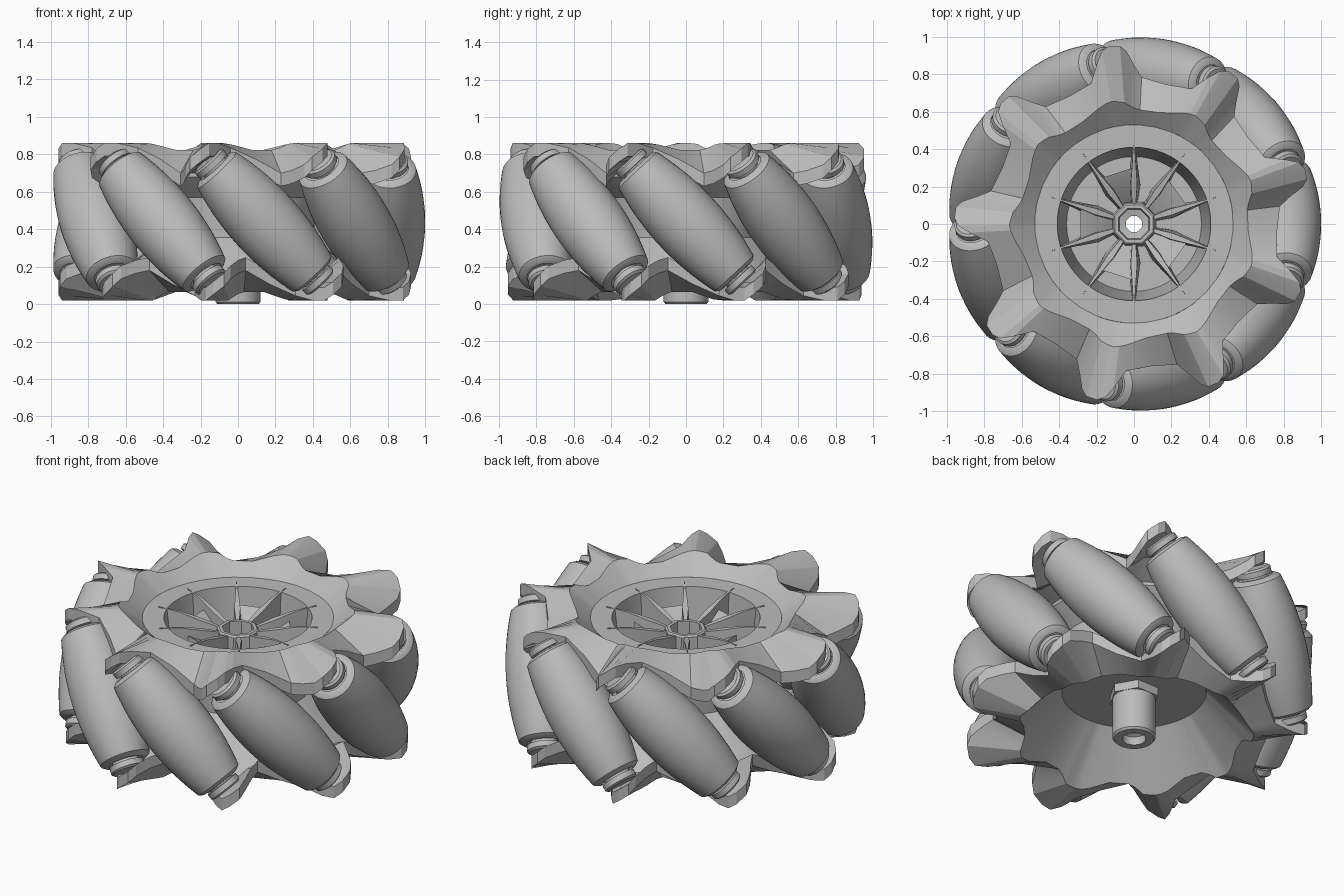
import bpy, bmesh
from math import sin, cos, radians, sqrt
from mathutils import Matrix, Vector

if "Cube" in bpy.data.objects:
    bpy.data.objects.remove(bpy.data.objects["Cube"])

grey = bpy.data.materials.new("plain_grey")
grey.use_nodes = True
grey.diffuse_color = (0.5, 0.5, 0.5, 1)
grey.node_tree.nodes["Principled BSDF"].inputs["Base Color"].default_value = (0.5, 0.5, 0.5, 1)

COUNT = 9
STEP = 360 / COUNT
MID = 0.44  # height of the wheel's middle plane
TOP = 0.86


def polar(r, deg, z):
    a = radians(deg)
    return Vector((r * cos(a), r * sin(a), z))


def loft(name, loops, wrap=True, angle=30):
    """Skin a row of closed loops; wrap joins last to first, otherwise ends are capped."""
    bm = bmesh.new()
    rows = [[bm.verts.new(p) for p in loop] for loop in loops]
    n = len(rows[0])
    for i in range(len(rows) if wrap else len(rows) - 1):
        a, b = rows[i], rows[(i + 1) % len(rows)]
        for j in range(n):
            k = (j + 1) % n
            bm.faces.new((a[j], a[k], b[k], b[j]))
    if not wrap:
        bm.faces.new(rows[0])
        bm.faces.new(rows[-1])
    bmesh.ops.recalc_face_normals(bm, faces=bm.faces)
    mesh = bpy.data.meshes.new(name)
    bm.to_mesh(mesh)
    bm.free()
    mesh.materials.append(grey)
    ob = bpy.data.objects.new(name, mesh)
    bpy.context.collection.objects.link(ob)
    bpy.ops.object.select_all(action="DESELECT")
    ob.select_set(True)
    bpy.context.view_layer.objects.active = ob
    bpy.ops.object.shade_smooth_by_angle(angle=radians(angle))
    return ob


def ring_part(name, section, sides=64, turn=0):
    """Revolve a closed (radius, height) section."""
    return loft(name, [[polar(r, turn + 360 * i / sides, z) for r, z in section]
                       for i in range(sides)])


# Flanges: angle from lobe, outer radius, outer height, rim radius
LOBE = [(-10, .785, .70, .61), (-7, .85, .715, .62), (-4.5, .925, .745, .635),
        (-2.5, .955, .785, .65), (1, .96, .83, .66), (3.5, .94, TOP, .665),
        (6, .88, TOP, .66), (10, .785, .835, .645), (20, .765, .775, .61)]


def flange(name, flip, inner, slope):
    """Scalloped plate whose inside is a dish of the given slope down to the inner point."""
    loops = []
    for k in range(COUNT):
        for phi, outer, z, rim in LOBE:
            deg = 17 + STEP * k + phi
            rim_z = min(TOP, inner[1] + slope * (rim - inner[0]))
            section = [(outer, z), (rim, rim_z), inner,
                       (inner[0], inner[1] - .06), (rim + .03, rim_z - .09), (outer, z - .07)]
            if flip:
                loops.append([polar(r, -deg, 2 * MID - h) for r, h in section])
            else:
                loops.append([polar(r, deg, h) for r, h in section])
    return loft(name, loops, angle=20)


flange("top_flange", False, (.53, .76), .8)
flange("bottom_flange", True, (.40, .58), 1.12)

# Central drum with an open well under the spokes
ring_part("drum", [(.53, .76), (.41, .76), (.36, .34), (.045, .34), (.045, .30),
                   (.40, .30), (.42, .57), (.53, .68)])

# Hub, its recessed octagonal top and the hexagonal collar
ring_part("hub", [(.045, .60), (.045, .06), (.065, .05), (.065, 0), (.11, 0),
                  (.12, .012), (.12, .32), (.10, .34), (.10, .60)], 40)
ring_part("hub_cap", [(.09, .70), (.085, .61), (.045, .60), (.045, .34),
                      (.13, .34), (.12, .69), (.11, .70)], 8, 22.5)
ring_part("hub_collar", [(.10, .31), (.10, .25), (.14, .25), (.14, .31)], 6)

# Ten tapering spoke fins; every second gap is bridged
FIN = [(.10, .018, .69, .36), (.21, .034, .72, .36), (.33, .018, .75, .45), (.46, .003, .767, .74)]
for i in range(10):
    turn = Matrix.Rotation(radians(18 + 36 * i), 4, "Z")
    loft(f"spoke_fin_{i + 1}",
         [[turn @ Vector(p) for p in ((r, w, lo), (r, -w, lo), (r, -w * .5, hi), (r, w * .5, hi))]
          for r, w, hi, lo in FIN], wrap=False)
for i in range(5):
    mid = 36 + 72 * i
    loops = []
    for r, z in ((.10, .56), (.22, .66), (.30, .70)):
        loops.append([polar(r, mid + s * 17, z + h)
                      for s, h in ((-1, 0), (1, 0), (1, -.05), (-1, -.05))])
    loft(f"spoke_bridge_{i + 1}", loops, wrap=False)

# Barrel rollers whose outer edges follow the wheel's circle
TILT = radians(43)
DIST = .81
HALF = .378


def barrel(t):
    return 1 - sqrt(DIST ** 2 + (t * sin(TILT)) ** 2) - .06 * t * t


body = [(barrel(HALF * i / 10), HALF * i / 10) for i in range(-10, 11)]
end = [(.118, .394), (.10, .397), (.10, .385), (.075, .385), (.075, .42)]
body = [(r, -t) for r, t in reversed(end)] + body + end
pin = [(.085, .45), (.098, .44), (.098, .408), (.065, .405)]
pin = [(r, -t) for r, t in pin] + pin[::-1]


def spindle(profile, sides=40):
    return [[polar(r, 360 * i / sides, t) for i in range(sides)] for r, t in profile]


for k in range(COUNT):
    place = (Matrix.Rotation(radians(STEP * k), 4, "Z")
             @ Matrix.Translation((DIST, 0, MID)) @ Matrix.Rotation(TILT, 4, "X"))
    for name, profile in (("roller", body), ("roller_pin", pin)):
        loft(f"{name}_{k + 1}", spindle(profile), wrap=False).matrix_world = place
